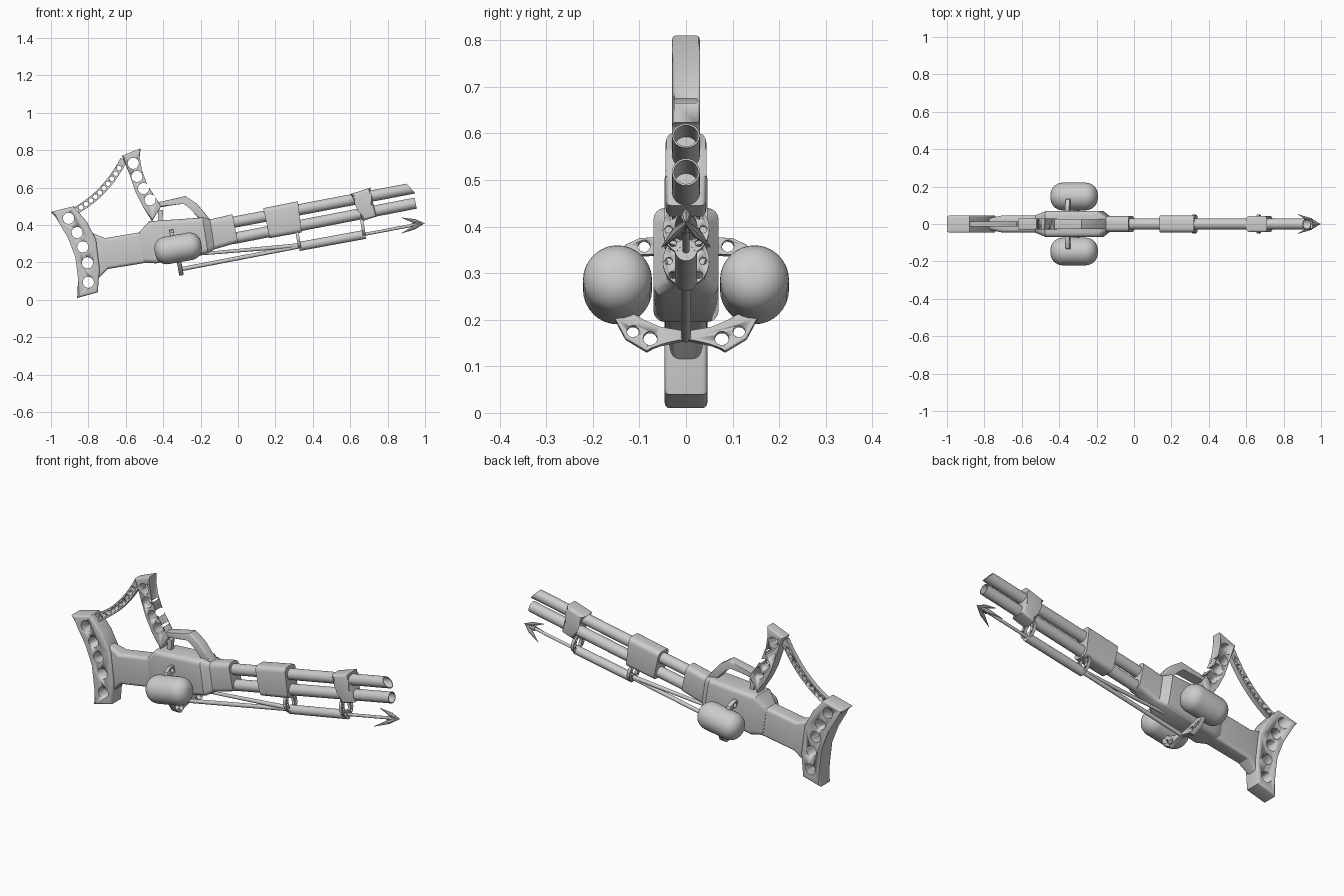
import bpy, bmesh
from math import sin, cos, pi, radians
from mathutils import Vector, Matrix

old = bpy.data.objects.get("Cube")
if old:
    bpy.data.objects.remove(old)

grey = bpy.data.materials.new("plain grey")
grey.use_nodes = True
tone = (0.6, 0.6, 0.6, 1)
grey.diffuse_color = tone
grey.node_tree.nodes["Principled BSDF"].inputs["Base Color"].default_value = tone

SIDE = Matrix.Rotation(pi / 2, 4, 'X')
CROSS = Matrix.Rotation(pi / 2, 4, 'Z') @ SIDE
TILT = radians(-10)


def finish(name, bm, matrix=Matrix(), shade=35):
    bmesh.ops.recalc_face_normals(bm, faces=bm.faces)
    mesh = bpy.data.meshes.new(name)
    bm.to_mesh(mesh)
    bm.free()
    mesh.materials.append(grey)
    obj = bpy.data.objects.new(name, mesh)
    bpy.context.collection.objects.link(obj)
    obj.matrix_world = matrix
    bpy.ops.object.select_all(action='DESELECT')
    obj.select_set(True)
    bpy.context.view_layer.objects.active = obj
    bpy.ops.object.shade_smooth_by_angle(angle=radians(shade))
    return obj


def prism(bm, outline, half):
    """Straight prism between -half and +half."""
    low = [bm.verts.new((u, v, -half)) for u, v in outline]
    high = [bm.verts.new((u, v, half)) for u, v in outline]
    bm.faces.new(low[::-1])
    bm.faces.new(high)
    for i in range(len(low)):
        j = (i + 1) % len(low)
        bm.faces.new((low[i], low[j], high[j], high[i]))


def plate(name, outline, half, holes=(), bevel=0, matrix=SIDE):
    """Extruded outline with rounded rims and drilled round holes (u, v, r)."""
    bm = bmesh.new()
    prism(bm, outline, half)
    if bevel:
        rims = [e for e in bm.edges if abs(e.verts[0].co.z - e.verts[1].co.z) < 1e-5]
        bmesh.ops.bevel(bm, geom=rims, offset=bevel, segments=3, profile=0.5,
                        affect='EDGES', clamp_overlap=True)
    obj = finish(name, bm, matrix)
    if holes:
        cut = bmesh.new()
        for u, v, r in holes:
            prism(cut, [(u + r * cos(k * pi / 10), v + r * sin(k * pi / 10))
                        for k in range(20)], half * 2)
        cutter = finish(name + "_cutter", cut, matrix)
        cutter.hide_render = True
        mod = obj.modifiers.new("holes", 'BOOLEAN')
        mod.operation, mod.solver, mod.object = 'DIFFERENCE', 'EXACT', cutter
        bpy.ops.object.select_all(action='DESELECT')
        obj.select_set(True)
        bpy.context.view_layer.objects.active = obj
        bpy.ops.object.modifier_move_to_index(modifier=mod.name, index=0)
        bpy.ops.object.modifier_apply(modifier=mod.name)
        bpy.data.objects.remove(cutter)
    return obj


def skin(bm, rings):
    for a, b in zip(rings, rings[1:]):
        n = len(a)
        for i in range(n):
            bm.faces.new((a[i], a[(i + 1) % n], b[(i + 1) % n], b[i]))
    bm.faces.new(rings[0])
    bm.faces.new(rings[-1])


def loft(name, sections, corner):
    """Rounded box through sections (top x, top z, bottom x, bottom z, half width)."""
    bm = bmesh.new()
    rings = []
    for tx, tz, bx, bz, w in sections:
        top, bottom = Vector((tx, 0, tz)), Vector((bx, 0, bz))
        mid, up = (top + bottom) / 2, (top - bottom).normalized()
        h = (top - bottom).length / 2
        c = min(corner, w * 0.95)
        ring = []
        for q in range(4):
            sy, sz = (1, -1, -1, 1)[q], (1, 1, -1, -1)[q]
            for k in range(5):
                a = (q + k / 4) * pi / 2
                y = sy * (w - c) + c * cos(a)
                ring.append(bm.verts.new(mid + up * (sz * (h - c) + c * sin(a)) + Vector((0, y, 0))))
        rings.append(ring)
    skin(bm, rings)
    return finish(name, bm, shade=30)


def lathe(name, a, b, profile, sides=24, slant=0):
    """Revolve (t, radius) pairs about the line from a to b."""
    a, b = Vector(a), Vector(b)
    d = (b - a).normalized()
    v = d.cross(Vector((0, 1, 0))).normalized()
    u = v.cross(d)
    bm = bmesh.new()
    rings = []
    for t, r in profile:
        ring = []
        for k in range(sides):
            f = 2 * pi * k / sides
            p = a.lerp(b, t) + (u * cos(f) + v * sin(f)) * r
            if t == 1:
                p += d * slant * r * sin(f)
            ring.append(bm.verts.new(p))
        rings.append(ring)
    skin(bm, rings)
    return finish(name, bm)


def rod(name, a, b, r1, r2=None, sides=16):
    return lathe(name, a, b, [(0, r1), (1, r1 if r2 is None else r2)], sides)


# Butt plate
plate("butt_plate", [(-1, .47), (-.95, .42), (-.9, .335), (-.87, .23), (-.855, .11), (-.86, .01),
                     (-.75, .04), (-.74, .165), (-.76, .325), (-.81, .42), (-.88, .5)], .046,
      [(-.906, .436, .03), (-.86, .36, .03), (-.83, .283, .03), (-.805, .198, .03),
       (-.8, .094, .03)], .01)

# Grip fin, guard and trigger
plate("grip_fin", [(-.62, .77), (-.52, .81), (-.53, .75), (-.52, .69), (-.49, .61), (-.43, .53),
                   (-.41, .5), (-.46, .42), (-.51, .5), (-.55, .58), (-.58, .67)], .03,
      [(-.56, .73, .03), (-.54, .66, .03), (-.505, .595, .03), (-.47, .535, .03)], .007)
plate("trigger_guard", [(-.44, .52), (-.39, .53), (-.28, .555), (-.22, .515), (-.15, .43),
                        (-.2, .42), (-.25, .49), (-.29, .52), (-.41, .495)], .028, bevel=.006)
plate("trigger", [(-.43, .48), (-.4, .48), (-.405, .42), (-.425, .42)], .012)

# Perforated strap between fin and butt
p0, p1, p2 = Vector((-.61, .75)), Vector((-.71, .56)), Vector((-.88, .47))
left, right, dots = [], [], []
for k in range(25):
    t = k / 24
    p = p0 * (1 - t) ** 2 + p1 * 2 * t * (1 - t) + p2 * t * t
    d = ((p1 - p0) * (1 - t) + (p2 - p1) * t).normalized() * .02
    left.append((p.x - d.y, p.y + d.x))
    right.append((p.x + d.y, p.y - d.x))
    if k % 2 and k > 1:
        dots.append((p.x, p.y, .0125))
plate("strap", left + right[::-1], .013, dots)

# Stock neck, receiver and middle sleeve
loft("stock_neck", [(-.775, .355, -.755, .105, .03), (-.71, .33, -.695, .165, .045),
                    (-.5, .365, -.48, .2, .045)], .018)
loft("receiver", [(-.53, .36, -.505, .2, .047), (-.475, .42, -.44, .195, .07),
                  (-.19, .44, -.16, .25, .07), (-.15, .43, -.125, .27, .042),
                  (-.03, .457, 0, .307, .042)], .025)
loft("middle_sleeve", [(.135, .49, .17, .33, .046), (.32, .527, .34, .36, .046)], .025)
plate("front_clamp", [(.6, .565), (.71, .6), (.7, .565), (.725, .51), (.74, .445), (.66, .42),
                      (.655, .48), (.635, .525)], .044, bevel=.015)

# Twin hollow barrels
bore = [(0, .03), (1, .03), (1, .026), (.85, .026)]
lathe("upper_barrel", (-.05, 0, .41), (.925, 0, .595), bore, slant=-.6)
lathe("lower_barrel", (-.03, 0, .327), (.95, 0, .517), bore)

# Harpoon launcher slung underneath
rod("harpoon_tube", (.325, 0, .285), (.68, 0, .35), .024, sides=24)
rod("harpoon_shaft", (.66, 0, .347), (.95, 0, .402), .008)
rod("lower_strut", (.34, 0, .288), (-.315, 0, .162), .011)
rod("upper_strut", (.34, 0, .292), (-.21, 0, .245), .012, .008)
tip = Vector((1, 0, .411))
rod("harpoon_point", tip - Vector((.07, 0, .013)), tip, .014, .001, 8)
for side, dy, dz in (("top", 0, .05), ("left", .052, -.033), ("right", -.052, -.033)):
    lathe(side + "_barb", tip - Vector((.01, 0, .002)), tip + Vector((-.125, dy, dz - .022)),
          [(0, .004), (.4, .011), (1, .001)], 8)

# Drilled crescent brackets that hold the launcher
for name, x, z in (("middle", .322, .325), ("front", .667, .393)):
    for side, s in (("left", 1), ("right", -1)):
        arc = [radians(-65 + 13 * k) for k in range(11)]
        ring = [(s * .05 * cos(a), .055 * sin(a)) for a in arc]
        ring += [(s * .024 * cos(a), .04 * sin(a)) for a in arc[::-1]]
        holes = [(s * .037 * cos(a), .047 * sin(a), .008) for a in (-.7, 0, .7)]
        place = Matrix.Translation((x, 0, z)) @ Matrix.Rotation(TILT, 4, 'Y') @ CROSS
        plate(f"{name}_{side}_bracket", ring[::s], .008, holes, matrix=place)

# Side pods with their drilled arms
axis = Vector((cos(TILT), 0, -sin(TILT)))
ends = [(k * pi / 16) for k in range(9)]
capsule = [(.25 - .25 * cos(a), .012 + .062 * sin(a)) for a in ends]
capsule += [(1 - t, r) for t, r in capsule[::-1]]
for side, s in (("left", 1), ("right", -1)):
    centre = Vector((-.32, s * .147, .275))
    lathe(side + "_pod", centre - axis * .126, centre + axis * .126, capsule, 32)
    upper = [(.05, .06), (.07, .071), (.1, .07), (.13, .055), (.14, .02), (.115, .02),
             (.1, .036), (.05, .032)]
    lower = [(0, -.02), (.056, -.028), (.084, -.045), (.13, -.017), (.155, .03), (.118, .04),
             (.088, .022), (.056, .005), (0, 0)]
    for name, x, z, shape, holes in (
            ("upper", -.345, .305, upper, [(.09, .052, .013)]),
            ("lower", -.31, .175, lower, [(.114, -.002, .013), (.077, -.017, .015)])):
        place = Matrix.Translation((x, 0, z)) @ Matrix.Rotation(TILT, 4, 'Y') @ CROSS
        plate(f"{side}_{name}_arm", [(s * u, v) for u, v in shape], .012,
              [(s * u, v, r) for u, v, r in holes], .003, place)
